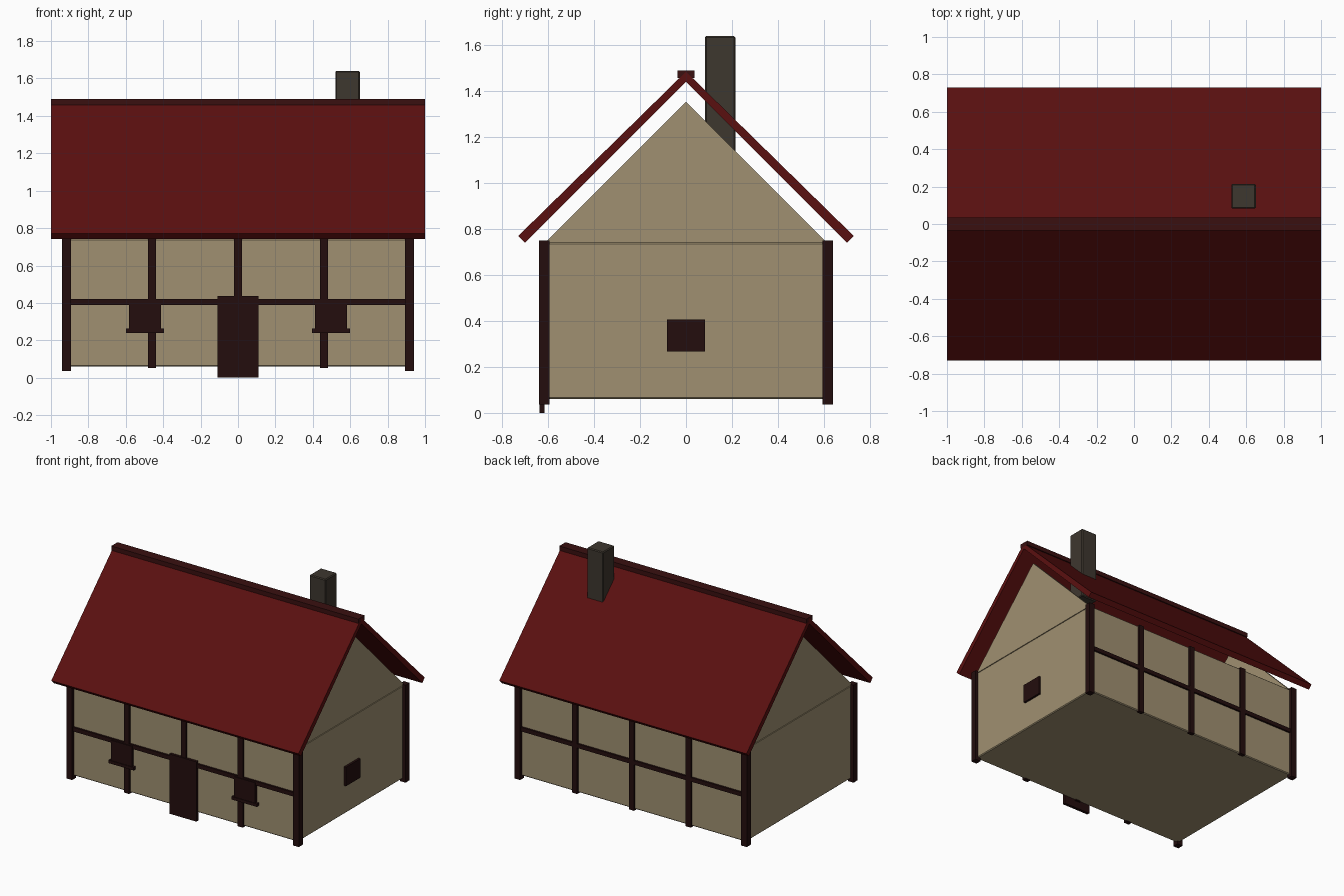
import bpy, bmesh

if "Cube" in bpy.data.objects:
    bpy.data.objects.remove(bpy.data.objects["Cube"])


def material(name, rgb):
    m = bpy.data.materials.new(name)
    m.diffuse_color = (*rgb, 1)
    m.use_nodes = True
    m.node_tree.nodes["Principled BSDF"].inputs["Base Color"].default_value = m.diffuse_color
    return m


PLASTER = material("plaster", (0.35, 0.28, 0.165))
TIMBER = material("dark timber", (0.017, 0.0042, 0.0042))
ROOF = material("red roof", (0.102, 0.005, 0.005))
RIDGE = material("dark red ridge", (0.042, 0.005, 0.005))
STONE = material("chimney stone", (0.048, 0.038, 0.028))


def add_object(name, bm, mat, bevel=0):
    bmesh.ops.recalc_face_normals(bm, faces=bm.faces)
    mesh = bpy.data.meshes.new(name)
    bm.to_mesh(mesh)
    bm.free()
    mesh.materials.append(mat)
    ob = bpy.data.objects.new(name, mesh)
    bpy.context.collection.objects.link(ob)
    if bevel:
        mod = ob.modifiers.new("bevel", 'BEVEL')
        mod.width = bevel
        mod.segments = 1
    return ob


def box(name, x, y, z, mat, bevel=0):
    """Box given by its (min, max) range on each axis."""
    bm = bmesh.new()
    bmesh.ops.create_cube(bm, size=1)
    for v in bm.verts:
        for i, (lo, hi) in enumerate((x, y, z)):
            v.co[i] = hi if v.co[i] > 0 else lo
    return add_object(name, bm, mat, bevel)


def prism(name, profile, x0, x1, mat):
    """Extrude a (y, z) outline along x."""
    bm = bmesh.new()
    face = bm.faces.new([bm.verts.new((x0, y, z)) for y, z in profile])
    ext = bmesh.ops.extrude_face_region(bm, geom=[face])["geom"]
    verts = [g for g in ext if isinstance(g, bmesh.types.BMVert)]
    bmesh.ops.translate(bm, verts=verts, vec=(x1 - x0, 0, 0))
    return add_object(name, bm, mat)


def around(c, half):
    return (c - half, c + half)


# House body and the two thin gable ends
box("walls", (-0.917, 0.917), (-0.617, 0.617), (0.06, 0.742), PLASTER, 0.006)
for side, label in ((-1, "left"), (1, "right")):
    prism(label + "_gable", [(-0.612, 0.742), (0.612, 0.742), (0, 1.355)],
          side * 0.917, side * 0.897, PLASTER)

# Roof slopes and ridge cap
for s, label in ((-1, "front"), (1, "back")):
    prism(label + "_roof_slope",
          [(0, 1.442), (s * 0.701, 0.741), (s * 0.73, 0.77), (0, 1.50 - 0.015)],
          -1, 1, ROOF)
box("ridge_cap", (-1, 1), (-0.036, 0.036), (1.458, 1.49), RIDGE)

# Chimney
box("chimney", (0.52, 0.651), (0.083, 0.215), (1.1, 1.64), STONE, 0.006)

# Timber framing on front and back
for s, label in ((-1, "front"), (1, "back")):
    for x in (-0.917, 0.917):
        box(label + "_corner_post", around(x, 0.023), around(s * 0.617, 0.023),
            (0.037, 0.75), TIMBER)
    for x in (-0.46, 0, 0.46):
        box(label + "_wall_post", around(x, 0.021), around(s * 0.617, 0.014),
            (0.053, 0.745), TIMBER)
    box(label + "_rail", (-0.91, 0.91), around(s * 0.617, 0.014),
        (0.39, 0.42), TIMBER)

# Door, front windows with sills, side window
box("door", (-0.11, 0.11), (-0.637, -0.615), (0, 0.437), TIMBER)
for x in (-0.498, 0.498):
    box("front_window", around(x, 0.086), (-0.636, -0.6), (0.255, 0.41), TIMBER)
    box("window_sill", around(x, 0.102), (-0.64, -0.6), (0.24, 0.262), TIMBER)
box("side_window", (0.9, 0.933), (-0.083, 0.083), (0.268, 0.407), TIMBER)
